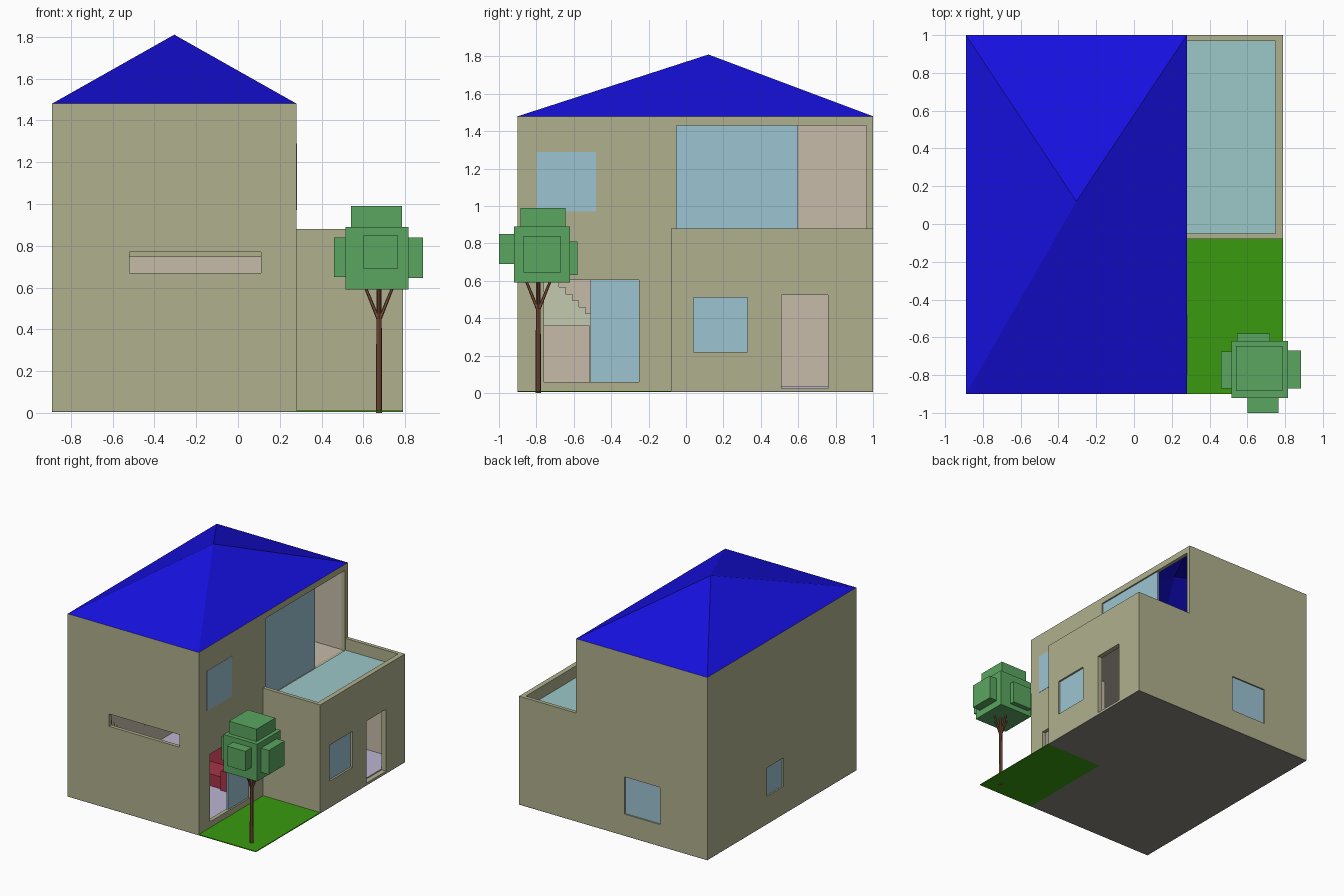
import bpy, bmesh, math
from mathutils import Vector

if "Cube" in bpy.data.objects:
    bpy.data.objects.remove(bpy.data.objects["Cube"])


def mat(name, hexcol):
    m = bpy.data.materials.new(name)
    rgb = [int(hexcol[i:i + 2], 16) / 255 for i in (0, 2, 4)]
    m.diffuse_color = [c / 12.92 if c < .04 else ((c + .055) / 1.055) ** 2.4 for c in rgb] + [1]
    m.use_nodes = True
    m.node_tree.nodes["Principled BSDF"].inputs["Base Color"].default_value = m.diffuse_color
    return m


WALL = mat("wall_paint", "B0B08E")
INNER = mat("inner_paint", "C6BBAA")
GLASS = mat("glass", "9CC4D2")
TILE = mat("terrace_tile", "9CC8C8")
ROOF = mat("roof_blue", "1610E0")
FLOOR = mat("floor_lilac", "BDB6D2")
STONE = mat("foundation", "8A867C")
GRASS = mat("grass", "3A9A10")
LEAF = mat("leaf", "5AA660")
BARK = mat("bark", "85543F")
RED = mat("sofa_red", "A83448")
STEP = mat("stair_paint", "C4CAB0")


def mesh_obj(name, bm, material):
    me = bpy.data.meshes.new(name)
    bmesh.ops.recalc_face_normals(bm, faces=bm.faces)
    bm.to_mesh(me)
    bm.free()
    me.materials.append(material)
    ob = bpy.data.objects.new(name, me)
    bpy.context.collection.objects.link(ob)
    return ob


def box(name, x, y, z, material):
    """Box from (min, max) pairs."""
    bm = bmesh.new()
    bmesh.ops.create_cube(bm, size=1)
    for v in bm.verts:
        v.co = [r[0] if c < 0 else r[1] for c, r in zip(v.co, (x, y, z))]
    return mesh_obj(name, bm, material)


def rod(name, a, b, r1, r2, material, sides=8):
    a, b = Vector(a), Vector(b)
    bm = bmesh.new()
    bmesh.ops.create_cone(bm, cap_ends=True, segments=sides, radius1=r1, radius2=r2, depth=(b - a).length)
    rot = (b - a).to_track_quat('Z', 'Y')
    for v in bm.verts:
        v.co = rot @ v.co + (a + b) / 2
    return mesh_obj(name, bm, material)


def boolean(target, x, y, z, material, op='DIFFERENCE'):
    cutter = box("cutter", x, y, z, material)
    mod = target.modifiers.new("cut", 'BOOLEAN')
    mod.object, mod.operation, mod.solver = cutter, op, 'EXACT'
    mod.material_mode = 'TRANSFER'
    dg = bpy.context.evaluated_depsgraph_get()
    me = bpy.data.meshes.new_from_object(target.evaluated_get(dg))
    target.modifiers.clear()
    target.data = me
    bpy.data.objects.remove(cutter)


# House shell: main block, lower wing, hollow storeys
house = box("house_walls", (-.89, .28), (-.90, 1), (.01, 1.48), WALL)
boolean(house, (.1, .79), (-.08, 1), (.01, .88), WALL, 'UNION')
for x, y, z, m in [
    ((-.86, .25), (-.87, .97), (.03, .745), INNER),   # ground floor
    ((.24, .75), (-.05, .97), (.03, .745), INNER),    # wing room
    ((-.86, .25), (-.87, .97), (.78, 1.6), INNER),    # upper floor
    ((.28, .75), (-.05, .97), (.78, 1.0), WALL),      # terrace
    ((-.52, .11), (-1, -.8), (.67, .77), WALL),       # front slot
    ((.2, .35), (-.76, -.25), (.06, .605), WALL),     # garden door
    ((.2, .35), (-.05, .965), (.78, 1.43), WALL),     # terrace door
    ((.7, .85), (.04, .33), (.22, .51), WALL),        # wing window
    ((.7, .85), (.51, .76), (.025, .525), WALL),      # wing entrance
    ((-.47, -.15), (.9, 1.1), (.18, .48), WALL),      # back window
    ((-1, -.8), (.03, .24), (.23, .46), WALL),        # left window
]:
    boolean(house, x, y, z, m)

# Glass panes
for name, x, y, z in [
    ("garden_door_glass", (.255, .268), (-.51, -.25), (.06, .605)),
    ("terrace_door_glass", (.255, .268), (-.05, .60), (.78, 1.43)),
    ("upper_window_glass", (.245, .282), (-.80, -.48), (.97, 1.29)),
    ("wing_window_glass", (.76, .775), (.04, .33), (.22, .51)),
    ("back_window_glass", (-.47, -.15), (.975, .988), (.18, .48)),
    ("left_window_glass", (-.878, -.865), (.03, .24), (.23, .46)),
]:
    box(name, x, y, z, GLASS)

# Roof: open four-sided pyramid
bm = bmesh.new()
rim = [bm.verts.new((x, y, 1.48)) for x, y in [(-.89, -.9), (.28, -.9), (.28, 1), (-.89, 1)]]
apex = bm.verts.new((-.305, .12, 1.81))
for i in range(4):
    bm.faces.new((rim[i], rim[(i + 1) % 4], apex))
mesh_obj("roof", bm, ROOF)

# Floors, foundation, lawn
box("terrace_floor", (.28, .75), (-.05, .97), (.775, .785), TILE)
box("main_floor", (-.86, .25), (-.87, .97), (.025, .034), FLOOR)
box("wing_floor", (.25, .75), (-.05, .97), (.025, .034), FLOOR)
box("main_foundation", (-.89, .28), (-.9, 1), (.005, .012), STONE)
box("wing_foundation", (.28, .79), (-.08, 1), (.005, .012), STONE)
box("lawn", (.28, .79), (-.9, -.08), (.005, .012), GRASS)

# Staircase along the left wall, climbing towards the front
bm = bmesh.new()
n, rise, run = 20, .0355, .036
pts = [(-.86, .034)]
pts += [p for i in range(n) for p in
        ((-.86 + run * (n - i), .034 + rise * i), (-.86 + run * (n - i), .034 + rise * (i + 1)))]
pts.append((-.86, .034 + rise * n))
face = bm.faces.new([bm.verts.new((-.85, y, z)) for y, z in pts])
ext = bmesh.ops.extrude_face_region(bm, geom=[face])
bmesh.ops.translate(bm, vec=(.2, 0, 0), verts=[v for v in ext["geom"] if isinstance(v, bmesh.types.BMVert)])
mesh_obj("stairs", bm, STEP)
box("cabinet", (-.64, -.54), (-.85, -.515), (.034, .36), INNER)

# Sofa
box("sofa_seat", (-.44, .04), (-.20, .0), (.034, .13), RED)
box("sofa_back", (-.44, .04), (-.02, .04), (.034, .26), RED)
for s, x in (("left", -.47), ("right", .0)):
    box("sofa_arm_" + s, (x, x + .05), (-.22, .04), (.034, .19), RED)

# Tree: trunk, branches, blocky crown
rod("trunk", (.675, -.79, 0), (.675, -.79, .6), .015, .012, BARK)
for i, (dx, dy) in enumerate([(1, 0), (-1, 0), (0, 1), (0, -1)]):
    rod(f"branch_{i}", (.675, -.79, .44), (.675 + .065 * dx, -.79 + .065 * dy, .6), .009, .007, BARK, 6)
for name, x, y, z in [
    ("crown", (.515, .815), (-.92, -.62), (.59, .89)),
    ("crown_top", (.54, .785), (-.885, -.645), (.88, .99)),
    ("crown_left", (.46, .53), (-.87, -.675), (.65, .84)),
    ("crown_right", (.80, .885), (-.87, -.67), (.645, .84)),
    ("crown_front", (.60, .765), (-1.0, -.9), (.69, .85)),
    ("crown_back", (.545, .72), (-.64, -.58), (.63, .81)),
]:
    box(name, x, y, z, LEAF)
